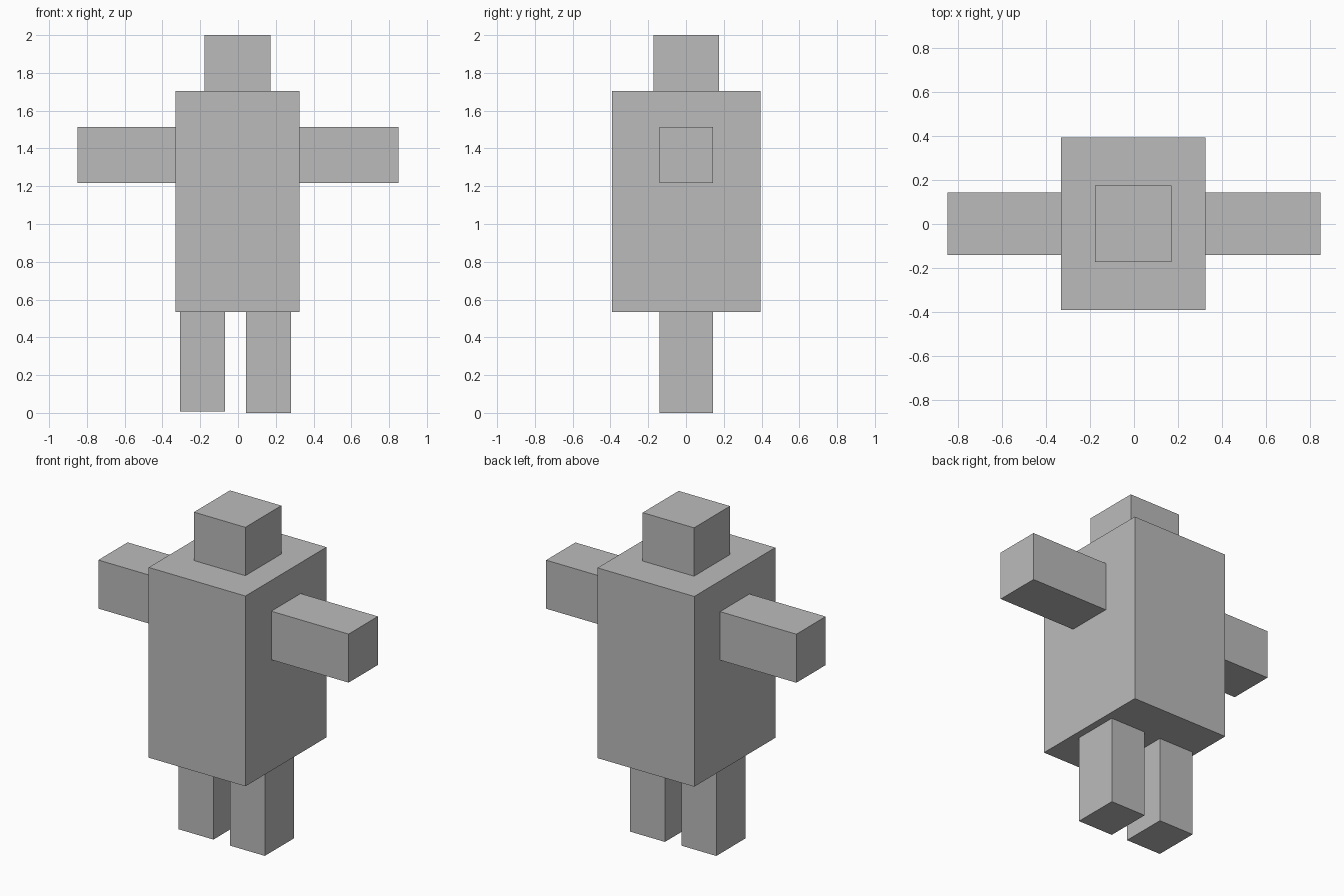
import bpy
import bmesh
from mathutils import Vector

cube = bpy.data.objects.get("Cube")
if cube:
    bpy.data.objects.remove(cube, do_unlink=True)

# Single plain material
grey = bpy.data.materials.new("light_grey")
grey.use_nodes = True
colour = (0.5, 0.5, 0.5, 1)
grey.diffuse_color = colour
grey.node_tree.nodes["Principled BSDF"].inputs["Base Color"].default_value = colour


def box(name, x, y, z):
    """Flat-faced box spanning the given (low, high) ranges."""
    low, high = (Vector(corner) for corner in zip(x, y, z))
    mesh = bpy.data.meshes.new(name)
    bm = bmesh.new()
    bmesh.ops.create_cube(bm, size=1)
    bmesh.ops.scale(bm, vec=high - low, verts=bm.verts)
    bm.to_mesh(mesh)
    bm.free()
    mesh.materials.append(grey)
    obj = bpy.data.objects.new(name, mesh)
    obj.location = (low + high) / 2
    bpy.context.collection.objects.link(obj)
    return obj


limb_depth = (-0.141, 0.143)

# Torso and head
box("torso", (-0.332, 0.325), (-0.392, 0.394), (0.535, 1.703))
box("head", (-0.178, 0.171), (-0.173, 0.176), (1.703, 2.0))

# Arms held straight out
arm_height = (1.216, 1.514)
box("left_arm", (0.325, 0.85), limb_depth, arm_height)
box("right_arm", (-0.85, -0.332), limb_depth, arm_height)

# Legs, the right one very slightly shorter
box("left_leg", (0.043, 0.281), limb_depth, (0, 0.535))
box("right_leg", (-0.306, -0.068), limb_depth, (0.007, 0.535))
